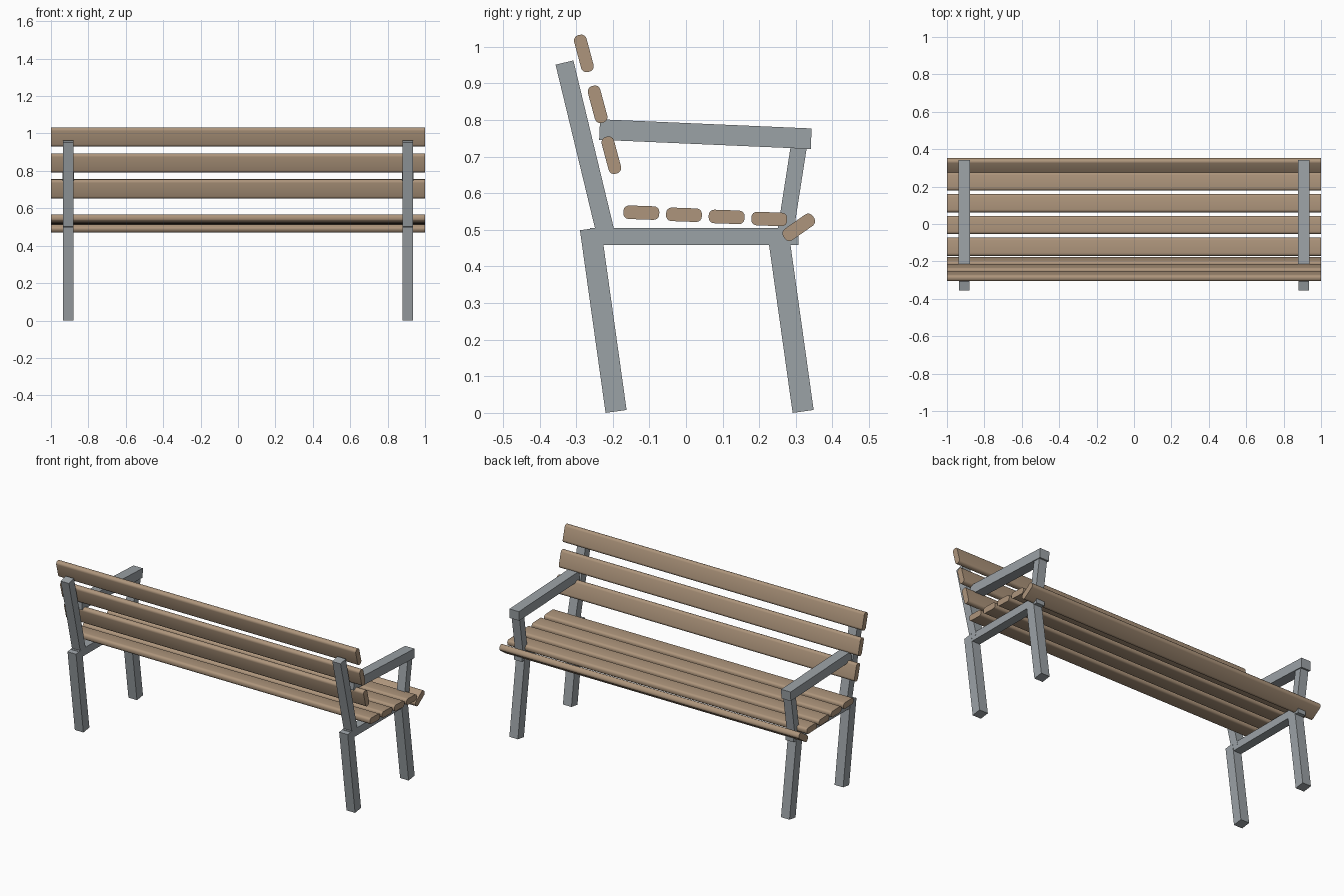
import bpy, bmesh
from math import radians, atan2, pi, cos, sin
from mathutils import Vector

if "Cube" in bpy.data.objects:
    bpy.data.objects.remove(bpy.data.objects["Cube"])

wood = bpy.data.materials.new("wood")
wood.diffuse_color = (0.42, 0.30, 0.20, 1)
wood.use_nodes = True
wood.node_tree.nodes["Principled BSDF"].inputs["Base Color"].default_value = wood.diffuse_color
metal = bpy.data.materials.new("metal")
metal.diffuse_color = (0.33, 0.36, 0.38, 1)
metal.use_nodes = True
metal.node_tree.nodes["Principled BSDF"].inputs["Base Color"].default_value = metal.diffuse_color


def extrude_profile(name, profile, x0, x1, mat):
    """Solid made by sweeping a (y, z) outline from x0 to x1."""
    bm = bmesh.new()
    face = bm.faces.new([bm.verts.new((x0, y, z)) for y, z in profile])
    ext = bmesh.ops.extrude_face_region(bm, geom=[face])["geom"]
    bmesh.ops.translate(bm, vec=(x1 - x0, 0, 0),
                        verts=[v for v in ext if isinstance(v, bmesh.types.BMVert)])
    bmesh.ops.recalc_face_normals(bm, faces=bm.faces)
    me = bpy.data.meshes.new(name)
    bm.to_mesh(me)
    bm.free()
    me.materials.append(mat)
    ob = bpy.data.objects.new(name, me)
    bpy.context.collection.objects.link(ob)
    return ob


def bar(name, start, end, thick, width):
    """Square-cut frame bar in the side plane, mirrored to both ends of the bench."""
    a, b = Vector(start), Vector(end)
    d = (b - a).normalized()
    n = Vector((-d.y, d.x)) * thick / 2
    ob = extrude_profile(name, [a - n, b - n, b + n, a + n],
                         0.907 - width / 2, 0.907 + width / 2, metal)
    ob.modifiers.new("mirror", 'MIRROR')
    return ob


def slat(name, y, z, angle, length=0.098, thick=0.037, r=0.015, seg=4):
    """Full-width plank with rounded long edges."""
    t, pts = radians(angle), []
    for k, (sx, sz) in enumerate([(1, 1), (-1, 1), (-1, -1), (1, -1)]):
        for i in range(seg + 1):
            a = (k + i / seg) * pi / 2
            u = sx * (length / 2 - r) + r * cos(a)
            v = sz * (thick / 2 - r) + r * sin(a)
            pts.append((y + u * cos(t) - v * sin(t), z + u * sin(t) + v * cos(t)))
    ob = extrude_profile(name, pts, -1, 1, wood)
    for p in ob.data.polygons:
        p.use_smooth = len(p.vertices) == 4
    bpy.ops.object.select_all(action='DESELECT')
    ob.select_set(True)
    bpy.context.view_layer.objects.active = ob
    bpy.ops.object.shade_smooth_by_angle(angle=radians(30))


# Frame: legs, seat rail, back post, arm support and armrest
bar("rear_leg", (-0.191, 0.004), (-0.261, 0.503), 0.058, 0.057)
bar("front_leg", (0.320, 0.004), (0.250, 0.503), 0.058, 0.057)
bar("seat_rail", (-0.262, 0.482), (0.308, 0.482), 0.046, 0.053)
bar("back_post", (-0.217, 0.480), (-0.332, 0.957), 0.050, 0.055)
bar("arm_support", (0.271, 0.490), (0.310, 0.740), 0.044, 0.053)
bar("armrest", (-0.236, 0.774), (0.342, 0.749), 0.056, 0.063)

# Seat slats, sloping gently, with a tilted slat on the edge
for i in range(4):
    slat(f"seat_slat_{i + 1}", -0.122 + 0.1165 * i, 0.547 - 0.0058 * i, -2)
slat("edge_slat", 0.308, 0.507, 35)

# Backrest slats following the post
for i in range(3):
    slat(f"back_slat_{i + 1}", -0.204 - 0.0375 * i, 0.704 + 0.139 * i, 105, 0.104, 0.035)
